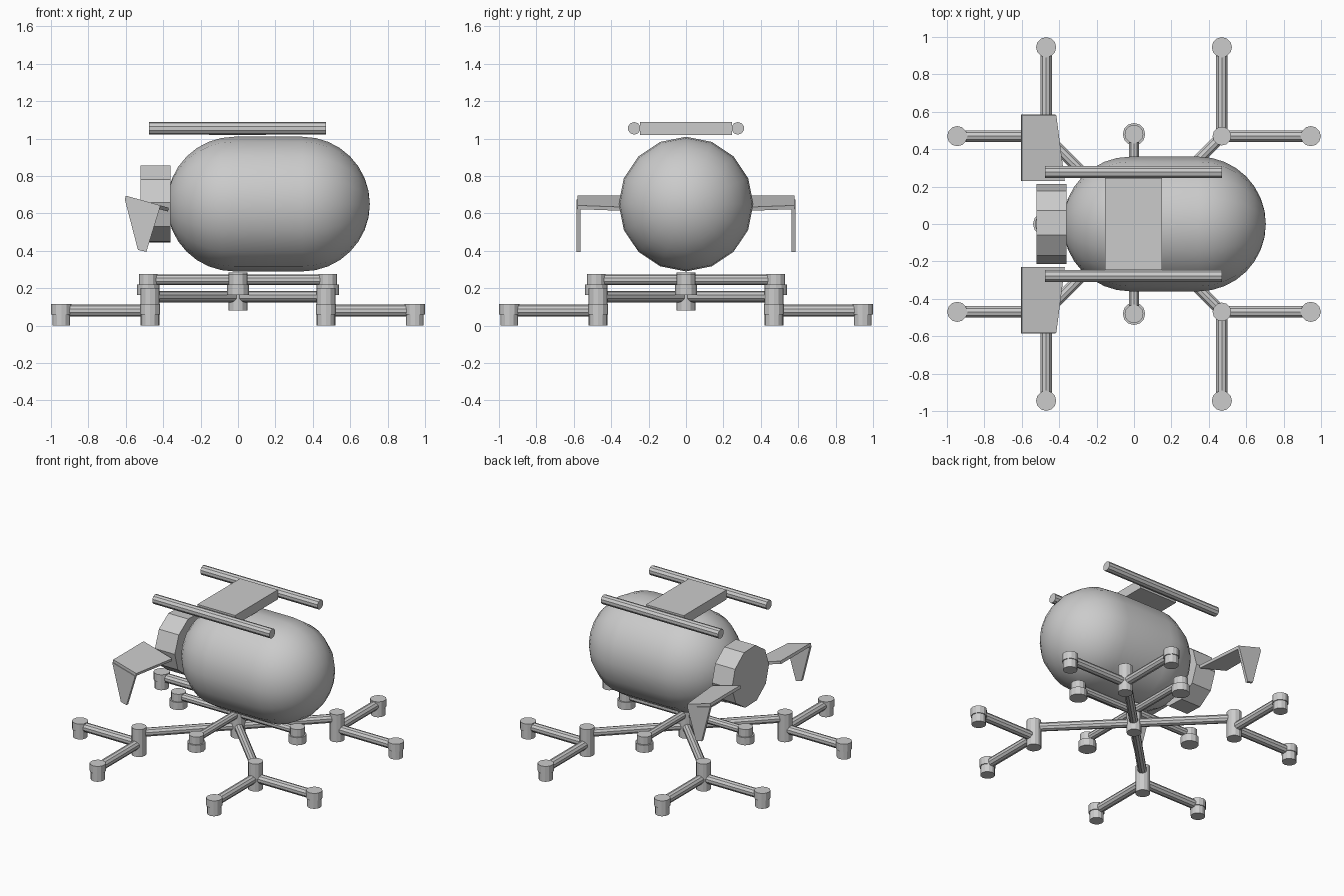
import bpy, bmesh, math
from mathutils import Vector, Matrix

cube = bpy.data.objects.get("Cube")
if cube:
    bpy.data.objects.remove(cube, do_unlink=True)

grey = bpy.data.materials.new("plain grey")
grey.use_nodes = True
colour = (0.6, 0.6, 0.6, 1)
grey.diffuse_color = colour
grey.node_tree.nodes["Principled BSDF"].inputs["Base Color"].default_value = colour


def finish(name, bm):
    bmesh.ops.recalc_face_normals(bm, faces=bm.faces)
    mesh = bpy.data.meshes.new(name)
    bm.to_mesh(mesh)
    bm.free()
    mesh.materials.append(grey)
    obj = bpy.data.objects.new(name, mesh)
    bpy.context.collection.objects.link(obj)
    return obj


def rod(name, start, end, radius, sides=10, turn=0.0):
    """Closed cylinder between two points."""
    start, end = Vector(start), Vector(end)
    axis = end - start
    rot = axis.to_track_quat('Z', 'Y').to_matrix().to_4x4()
    place = Matrix.Translation((start + end) / 2) @ rot @ Matrix.Rotation(turn, 4, 'Z')
    bm = bmesh.new()
    bmesh.ops.create_cone(bm, cap_ends=True, segments=sides, radius1=radius,
                          radius2=radius, depth=axis.length, matrix=place)
    return finish(name, bm)


def post(name, x, y, bottom, top, radius):
    return rod(name, (x, y, bottom), (x, y, top), radius, 12)


def slab(name, outline, offset):
    """Flat outline given a thickness along offset."""
    bm = bmesh.new()
    face = bm.faces.new([bm.verts.new(p) for p in outline])
    ext = bmesh.ops.extrude_face_region(bm, geom=[face], use_keep_orig=True)
    moved = [v for v in ext["geom"] if isinstance(v, bmesh.types.BMVert)]
    bmesh.ops.translate(bm, verts=moved, vec=offset)
    return finish(name, bm)


# Capsule body: a sphere lying along x, cut at its equator and stretched
bm = bmesh.new()
bmesh.ops.create_uvsphere(bm, u_segments=16, v_segments=16, radius=0.36,
                          matrix=Matrix.Rotation(math.pi / 2, 4, 'Y'))
equator = [e for e in bm.edges if all(abs(v.co.x) < 1e-4 for v in e.verts)]
bmesh.ops.split_edges(bm, edges=equator)
for v in bm.verts:
    side = sum(f.calc_center_median().x for f in v.link_faces)
    v.co.x += 0.345 if side > 0 else -0.02
    v.co.z += 0.65
rims = [e for e in bm.edges if e.is_boundary]
bmesh.ops.bridge_loops(bm, edges=rims)
for f in bm.faces:
    f.smooth = True
finish("body", bm)

# Tail drum
rod("tail_drum", (-0.52, 0, 0.65), (-0.36, 0, 0.65), 0.214, 10, math.radians(16))

# Top rails and the plate between them
for side, label in ((1, "back"), (-1, "front")):
    rod(label + "_rail", (-0.475, side * 0.277, 1.055), (0.47, side * 0.277, 1.055), 0.034)
slab("top_plate", [(-0.155, -0.247, 1.02), (0.15, -0.247, 1.02),
                   (0.15, 0.247, 1.02), (-0.155, 0.247, 1.02)], (0, 0, 0.07))

# Tail wings with hanging fins
for s, label in ((1, "back"), (-1, "front")):
    slab(label + "_wing", [(-0.605, s * 0.23, 0.675), (-0.375, s * 0.23, 0.61),
                           (-0.42, s * 0.58, 0.623), (-0.605, s * 0.58, 0.675)],
         (0.005, 0, 0.02))
    slab(label + "_fin", [(-0.605, s * 0.565, 0.675), (-0.42, s * 0.565, 0.623),
                          (-0.49, s * 0.565, 0.395), (-0.535, s * 0.565, 0.405)],
         (0, s * 0.02, 0))

# Upper cross: hub, two bars and stepped caps
post("upper_hub", 0, 0, 0.17, 0.285, 0.05)
rod("cross_bar_x", (-0.48, 0, 0.245), (0.48, 0, 0.245), 0.028)
rod("cross_bar_y", (0, -0.48, 0.245), (0, 0.48, 0.245), 0.028)
for i in range(4):
    angle = i * math.pi / 2
    x, y = 0.48 * math.cos(angle), 0.48 * math.sin(angle)
    post("cross_collar", x, y, 0.165, 0.22, 0.06)
    post("cross_cap", x, y, 0.22, 0.275, 0.05)

# Lower diagonal arms, corner posts and paired feet
post("lower_hub", 0, 0, 0.08, 0.19, 0.05)
for sx in (-1, 1):
    for sy in (-1, 1):
        x, y = sx * 0.47, sy * 0.47
        rod("diagonal_arm", (0, 0, 0.155), (x, y, 0.155), 0.03)
        post("corner_post", x, y, 0, 0.2, 0.05)
        for fx, fy in ((sx * 0.945, y), (x, sy * 0.945)):
            rod("foot_arm", (x, y, 0.08), (fx, fy, 0.08), 0.032)
            post("foot", fx, fy, 0, 0.06, 0.048)
            post("foot_cap", fx, fy, 0.06, 0.115, 0.054)
